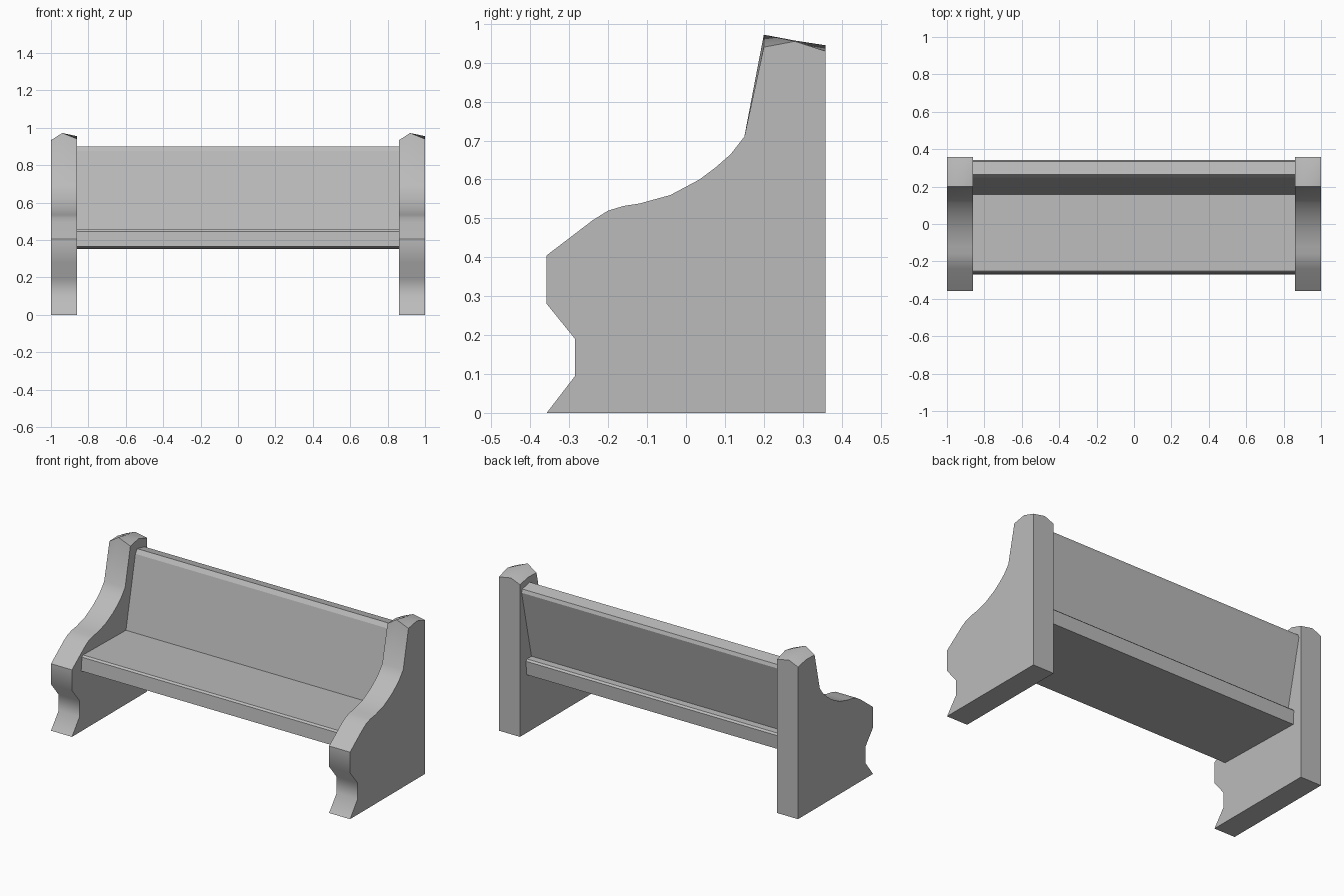
import bpy, bmesh, math

cube = bpy.data.objects.get("Cube")
if cube:
    bpy.data.objects.remove(cube, do_unlink=True)

grey = bpy.data.materials.new("plain grey")
grey.use_nodes = True
grey.diffuse_color = (0.5, 0.5, 0.5, 1)
grey.node_tree.nodes["Principled BSDF"].inputs["Base Color"].default_value = (0.5, 0.5, 0.5, 1)


def loft(name, sections, smooth=None):
    """Skin matching (y, z) outlines placed along x and cap both ends."""
    bm = bmesh.new()
    rings = [[bm.verts.new((x, y, z)) for y, z in pts] for x, pts in sections]
    n = len(rings[0])
    for a, b in zip(rings, rings[1:]):
        for i in range(n):
            j = (i + 1) % n
            bm.faces.new((a[i], a[j], b[j], b[i]))
    bm.faces.new(rings[0])
    bm.faces.new(rings[-1])
    bmesh.ops.recalc_face_normals(bm, faces=bm.faces)
    mesh = bpy.data.meshes.new(name)
    bm.to_mesh(mesh)
    bm.free()
    mesh.materials.append(grey)
    obj = bpy.data.objects.new(name, mesh)
    bpy.context.collection.objects.link(obj)
    if smooth:
        bpy.ops.object.select_all(action='DESELECT')
        obj.select_set(True)
        bpy.context.view_layer.objects.active = obj
        bpy.ops.object.shade_smooth_by_angle(angle=math.radians(smooth))
    return obj


# Scrolled front edge of the end panels, from the foot upward
scroll = [(-.358, 0), (-.285, .095), (-.285, .19), (-.358, .28), (-.358, .405),
          (-.24, .495), (-.2, .52), (-.16, .532), (-.12, .538), (-.04, .56),
          (.035, .6), (.075, .63), (.115, .665), (.15, .71)]

# Faceted cap: front, middle and back heights at the outer, ridge and inner lines
caps = [(0, (.933, .935, .92)), (.06, (.972, .957, .945)), (.14, (.94, .955, .93))]


def end_panel(name, x0):
    sections = []
    for dx, (front, middle, back) in caps:
        top = [(.2, front), (.28, middle), (.358, back), (.358, 0)]
        sections.append((x0 + dx, scroll + top))
    loft(name, sections, smooth=45)


end_panel("right_end_panel", -1)
end_panel("left_end_panel", .86)


def plank(name, outline):
    loft(name, [(-.86, outline), (.86, outline)])


# Seat board, slightly raised at the front, with a small bevelled lip
plank("seat", [(-.27, .365), (-.262, .445), (-.252, .455), (.29, .445),
               (.3, .435), (.295, .352)])

# Leaning backrest with bevelled top edges
plank("backrest", [(.15, .41), (.248, .875), (.265, .9), (.335, .885),
                   (.342, .865), (.24, .41)])
